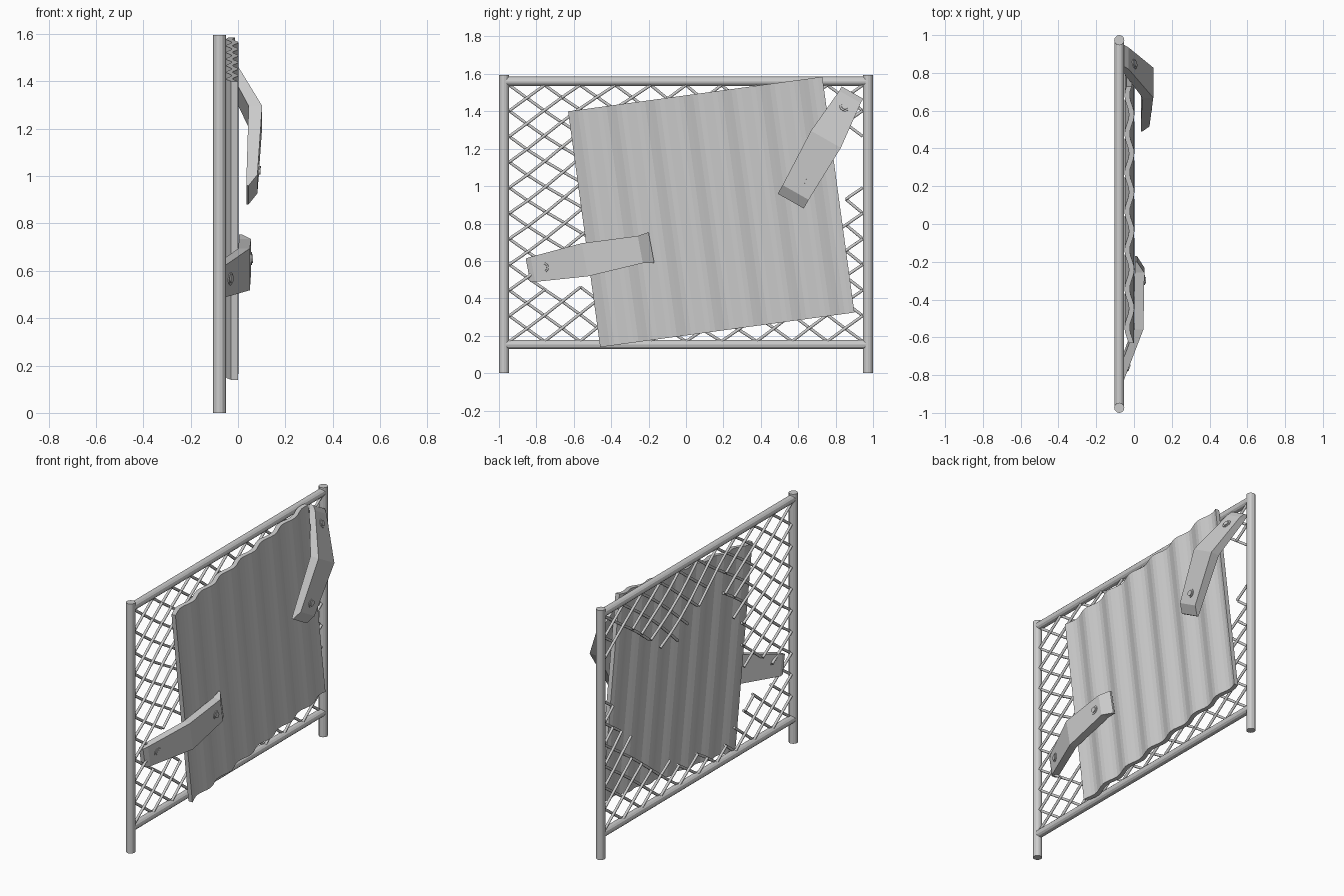
import bpy, bmesh, math, random
from mathutils import Vector

if "Cube" in bpy.data.objects:
    bpy.data.objects.remove(bpy.data.objects["Cube"])

random.seed(4)
FX = -0.078  # depth of the frame plane


def make_object(name, bm):
    bmesh.ops.recalc_face_normals(bm, faces=bm.faces)
    me = bpy.data.meshes.new(name)
    bm.to_mesh(me)
    bm.free()
    ob = bpy.data.objects.new(name, me)
    bpy.context.collection.objects.link(ob)
    return ob


def rod(name, a, b, r, sides=12):
    a, b = Vector(a), Vector(b)
    bm = bmesh.new()
    bmesh.ops.create_cone(bm, cap_ends=True, segments=sides, radius1=r, radius2=r, depth=(b - a).length)
    ob = make_object(name, bm)
    ob.location = (a + b) / 2
    ob.rotation_mode = 'QUATERNION'
    ob.rotation_quaternion = (b - a).to_track_quat('Z', 'Y')
    return ob


def loft(name, rings, closed=True):
    """Skin a row of four-cornered sections and cap both ends."""
    bm = bmesh.new()
    vs = [[bm.verts.new(p) for p in ring] for ring in rings]
    for a, b in zip(vs, vs[1:]):
        for k in range(4):
            bm.faces.new((a[k], a[(k + 1) % 4], b[(k + 1) % 4], b[k]))
    bm.faces.new(vs[0])
    bm.faces.new(vs[-1])
    return make_object(name, bm)


def lerp(x, pts):
    """Piecewise linear lookup."""
    for (x0, v0), (x1, v1) in zip(pts, pts[1:]):
        if x0 <= x <= x1:
            return v0 + (v1 - v0) * (x - x0) / (x1 - x0)
    return pts[0][1] if x < pts[0][0] else pts[-1][1]


# Frame: two posts and two rails
for s, side in ((-1, "left"), (1, "right")):
    rod(side + "_post", (FX, s * 0.973, 0), (FX, s * 0.973, 1.595), 0.027)
for z, side in ((0.153, "bottom"), (1.56, "top")):
    rod(side + "_rail", (FX, -0.965, z), (FX, 0.965, z), 0.025)

# Chain link mesh with a torn opening
N = 20
TOP = [(-0.5, 0.95), (-0.4, 1.05), (-0.24, 1.35), (0.0, 1.25), (0.27, 1.1), (0.57, 1.27), (0.87, 1.36), (0.95, 1.15)]
BOT = [(-0.5, 0.3), (-0.24, 0.25), (0.27, 0.3), (0.57, 0.48), (0.8, 0.75), (0.87, 0.95), (0.95, 1.02)]


def torn(y, z):
    main = y > -0.5 and lerp(y, BOT) < z < lerp(y, TOP)
    side = -0.78 < y <= -0.5 and 0.47 < z < 0.68
    return main or side


def node(i, j):
    y, z = -0.945 + 1.89 * i / N, 0.17 + 1.37 * j / N
    w = math.sin(math.pi * i / N) * math.sin(math.pi * j / N)
    z -= 0.05 * w * math.sin(5 * y + 1.0)
    y -= 0.03 * w * math.cos(4 * z)
    x = FX + 0.012 * w * math.sin(7 * y + 3 * z)
    return Vector((x, y, z))


cu = bpy.data.curves.new("wire_mesh", 'CURVE')
cu.dimensions = '3D'
cu.bevel_depth = 0.009
cu.bevel_resolution = 1
cu.use_fill_caps = True
for i in range(N):
    for j in range(N + 1):
        for dj in (-1, 1):
            if (i + j) % 2 or not 0 <= j + dj <= N:
                continue
            a, b = node(i, j), node(i + 1, j + dj)
            m = (a + b) / 2
            if torn(m.y, m.z):
                continue
            off = Vector((0.006 * dj, 0, 0))  # crossing wires pass each other
            sp = cu.splines.new('POLY')
            sp.points.add(1)
            sp.points[0].co = (*(a + off), 1)
            sp.points[1].co = (*(b + off), 1)
wire = bpy.data.objects.new("wire_mesh", cu)
bpy.context.collection.objects.link(wire)
bpy.context.view_layer.objects.active = wire
wire.select_set(True)
bpy.ops.object.convert(target='MESH')

# Corrugated sheet, tilted
ang = math.radians(7.75)
W, H, PERIOD, SEG = 1.372, 1.272, 0.207, 8
R = Vector((0, math.cos(ang), math.sin(ang)))
U = Vector((0, -math.sin(ang), math.cos(ang)))
C = Vector((0, 0.135, 0.862))
n = round(W / PERIOD * SEG)
rings = []
for k in range(n + 1):
    u = W * k / n
    x = -0.0105 - 0.012 * math.sin(2 * math.pi * (u - 0.03) / PERIOD)
    p = C + R * (u - W / 2)
    f, b = Vector((x, 0, 0)), Vector((x - 0.028, 0, 0))
    rings.append([p + f - U * H / 2, p + f + U * H / 2, p + b + U * H / 2, p + b - U * H / 2])
loft("corrugated_sheet", rings)


# Bent planks with bolts; each station is (t, half width, front x, back x)
def plank(name, a, b, stations, bolts):
    a, b = Vector((0, *a)), Vector((0, *b))
    d = (b - a).normalized()
    side = Vector((0, -d.z, d.y))
    rings = []
    for t, hw, xf, xb in stations:
        p = a.lerp(b, t)
        f, k = Vector((xf, 0, 0)), Vector((xb, 0, 0))
        rings.append([p + f - side * hw, p + f + side * hw, p + k + side * hw, p + k - side * hw])
    loft(name, rings)
    front = [(s[0], s[2]) for s in stations]

    def surf(t):
        return a.lerp(b, t) + Vector((lerp(t, front), 0, 0))
    for q, t in enumerate(bolts):
        nrm = (surf(t + 0.02) - surf(t - 0.02)).cross(side).normalized()
        if nrm.x < 0:
            nrm = -nrm
        c = surf(t)
        rod(f"{name}_washer_{q}", c - nrm * 0.01, c + nrm * 0.004, 0.027, 12)
        rod(f"{name}_bolt_{q}", c - nrm * 0.01, c + nrm * 0.009, 0.018, 12)


plank("lower_plank", (-0.845, 0.55), (-0.185, 0.672),
      [(0, 0.064, -0.072, -0.1), (0.04, 0.068, -0.055, -0.1), (0.46, 0.09, 0.05, 0.002),
       (0.91, 0.074, 0.055, 0.004), (1, 0.083, 0.016, 0.004)], (0.13, 0.83))
plank("upper_plank", (0.89, 1.5), (0.56, 0.92),
      [(0, 0.066, -0.05, -0.075), (0.04, 0.066, -0.028, -0.07), (0.43, 0.092, 0.102, 0.045),
       (0.92, 0.08, 0.082, 0.036), (1, 0.08, 0.045, 0.036)], (0.13, 0.82))
